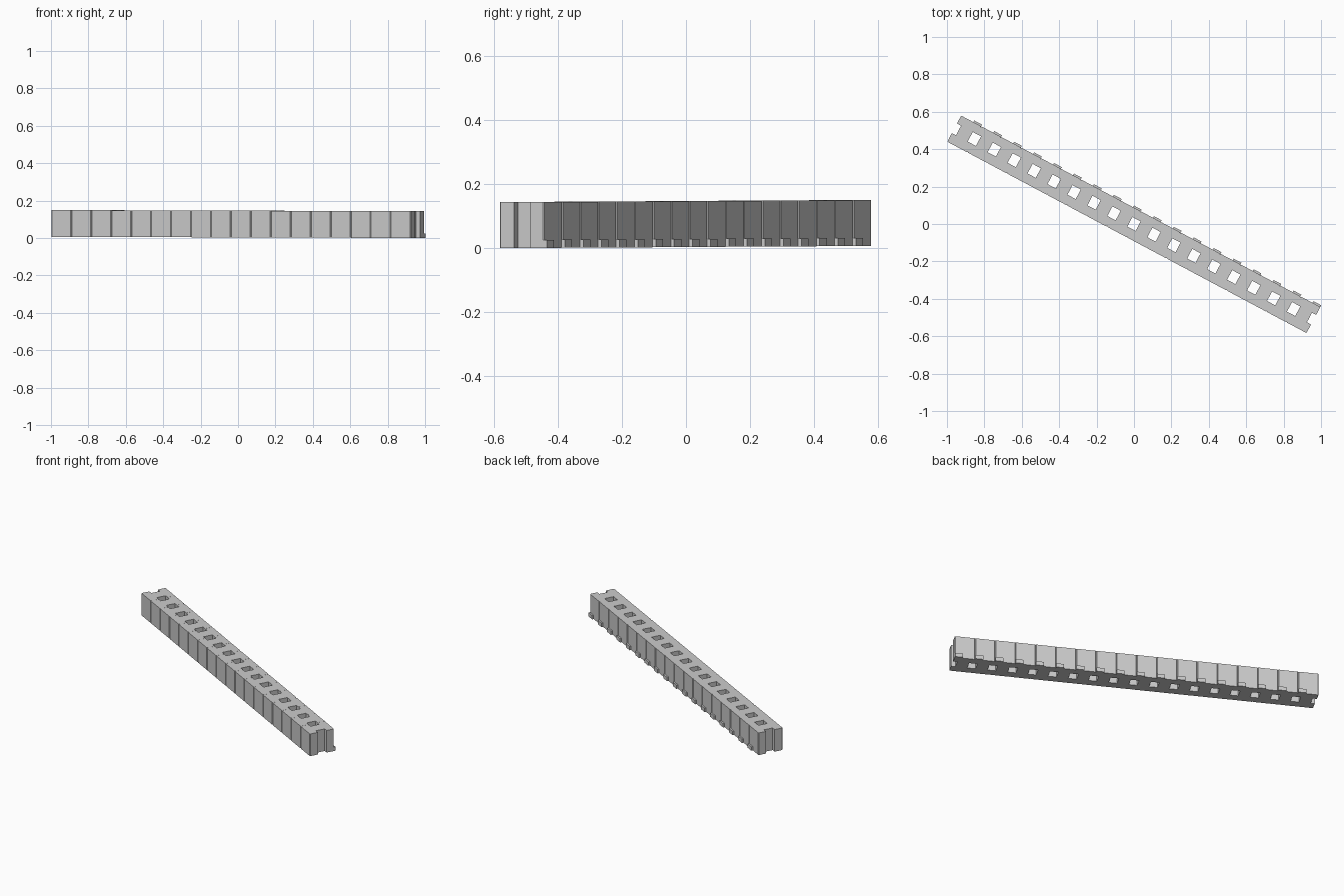
import bpy, bmesh, math
from mathutils import Matrix, Vector

if "Cube" in bpy.data.objects:
    bpy.data.objects.remove(bpy.data.objects["Cube"])

COUNT = 18
PITCH = 2.176 / COUNT
HEIGHT = 0.143
ANGLE = math.radians(-28.04)
FRONT, BACK = -0.081, 0.077


def prism(bm, outline, z0, z1):
    """Extrude a closed plan outline between two heights."""
    face = bm.faces.new([bm.verts.new((x, y, z0)) for x, y in outline])
    new = bmesh.ops.extrude_face_region(bm, geom=[face])
    verts = [v for v in new["geom"] if isinstance(v, bmesh.types.BMVert)]
    bmesh.ops.translate(bm, verts=verts, vec=(0, 0, z1 - z0))


def block_mesh():
    bm = bmesh.new()
    h, c, n = PITCH / 2, 0.004, 0.025
    # I-shaped plan: two face shells joined by a web, chamfered at the joints
    right = [(h - c, FRONT), (h, FRONT + c), (h, -0.029), (h - n, -0.029),
             (h - n, 0.029), (h, 0.029), (h, BACK - c), (h - c, BACK)]
    left = [(-x, y) for x, y in reversed(right)]
    prism(bm, right + left, 0, HEIGHT)
    # locating lip at the foot of the rear face
    prism(bm, [(h - 0.047, BACK - 0.006), (h, BACK - 0.006),
               (h, BACK + 0.01), (h - 0.047, BACK + 0.01)], 0, 0.025)
    bmesh.ops.recalc_face_normals(bm, faces=bm.faces)
    mesh = bpy.data.meshes.new("wall_block")
    bm.to_mesh(mesh)
    bm.free()
    return mesh


# Row of hollow wall blocks, falling slightly towards the right end
mesh = block_mesh()
turn = Matrix.Rotation(ANGLE, 4, 'Z')
for i in range(COUNT):
    block = bpy.data.objects.new(f"wall_block_{i + 1}", mesh)
    bpy.context.collection.objects.link(block)
    block.location = turn @ Vector(((i - (COUNT - 1) / 2) * PITCH, 0,
                                    0.006 * (1 - i / (COUNT - 1))))
    block.rotation_euler.z = ANGLE
